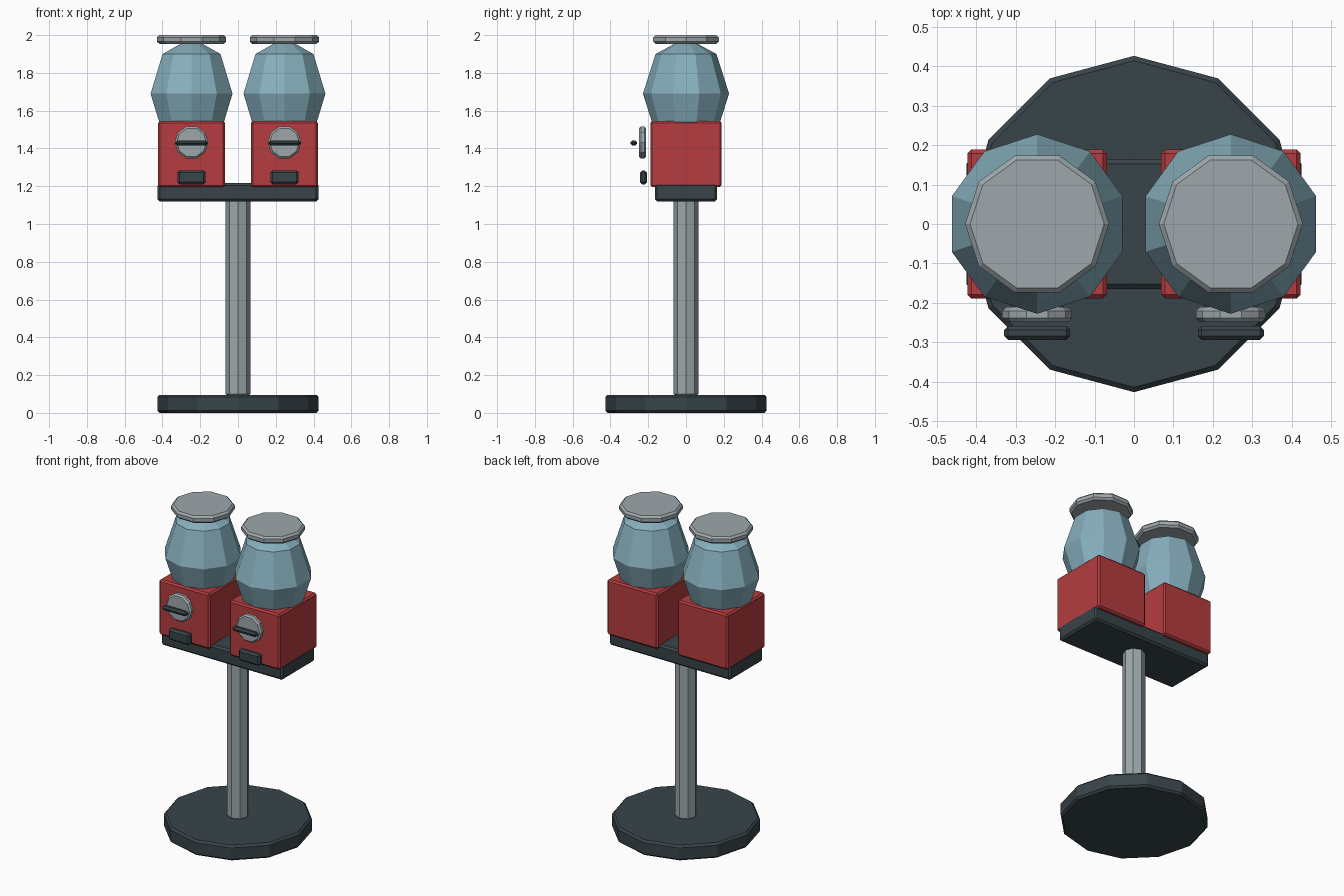
import bpy
import math

cube = bpy.data.objects.get("Cube")
if cube:
    bpy.data.objects.remove(cube, do_unlink=True)


def material(name, color):
    mat = bpy.data.materials.new(name)
    mat.use_nodes = True
    mat.diffuse_color = (*color, 1)
    mat.node_tree.nodes["Principled BSDF"].inputs["Base Color"].default_value = (*color, 1)
    return mat


RED = material("red paint", (0.46, 0.046, 0.05))
SLATE = material("dark slate", (0.04, 0.058, 0.068))
GLASS = material("blue glass", (0.24, 0.43, 0.51))
METAL = material("grey metal", (0.34, 0.39, 0.41))


def finish(name, mat, bevel=0.0):
    obj = bpy.context.object
    obj.name = name
    obj.data.materials.append(mat)
    bpy.ops.object.transform_apply(location=False, rotation=True, scale=True)
    if bevel:
        mod = obj.modifiers.new("edge chamfer", "BEVEL")
        mod.width = bevel
        mod.segments = 1
        mod.limit_method = "ANGLE"
        mod.angle_limit = math.radians(50)
    return obj


def box(name, mat, center, size, bevel):
    bpy.ops.mesh.primitive_cube_add(size=1, location=center)
    bpy.context.object.scale = size
    return finish(name, mat, bevel)


def disc(name, mat, center, radius, depth, sides, bevel, tilt=0.0, turn=0.0):
    bpy.ops.mesh.primitive_cylinder_add(vertices=sides, radius=radius, depth=depth,
                                        location=center, rotation=(tilt, 0, 0))
    obj = bpy.context.object
    # Spin the ring about its own axis before tilting
    for v in obj.data.vertices:
        x, y = v.co.x, v.co.y
        v.co.x = x * math.cos(turn) - y * math.sin(turn)
        v.co.y = x * math.sin(turn) + y * math.cos(turn)
    finish(name, mat)
    # Chamfer only the two rims
    mod = obj.modifiers.new("rim chamfer", "BEVEL")
    mod.width = bevel
    mod.segments = 1
    mod.limit_method = "ANGLE"
    mod.angle_limit = math.radians(60)
    return obj


# Stand
disc("base", SLATE, (0, 0, 0.048), 0.427, 0.096, 12, 0.012)
disc("pole", METAL, (0, 0, 0.61), 0.065, 1.04, 8, 0.01)
box("tray", SLATE, (0, 0, 1.168), (0.852, 0.33, 0.096), 0.012)

# Two dispensers side by side
QUARTER = math.pi / 2
for side, x in (("left", 0.246), ("right", -0.246)):
    box(f"{side}_body", RED, (x, 0, 1.37), (0.354, 0.378, 0.35), 0.01)

    # Faceted globe
    bpy.ops.mesh.primitive_uv_sphere_add(segments=10, ring_count=4, radius=1,
                                         location=(x, 0, 1.69))
    bpy.context.object.scale = (0.228, 0.228, 0.297)
    finish(f"{side}_globe", GLASS)

    disc(f"{side}_lid", METAL, (x, 0, 1.977), 0.183, 0.046, 10, 0.012, turn=QUARTER)

    # Coin knob, turning handle and outlet on the front
    disc(f"{side}_knob", METAL, (x, -0.23, 1.432), 0.089, 0.038, 10, 0.01,
         tilt=QUARTER, turn=QUARTER)
    box(f"{side}_handle", SLATE, (x, -0.277, 1.429), (0.168, 0.035, 0.028), 0.01)
    box(f"{side}_outlet", SLATE, (x, -0.225, 1.247), (0.15, 0.038, 0.074), 0.012)
